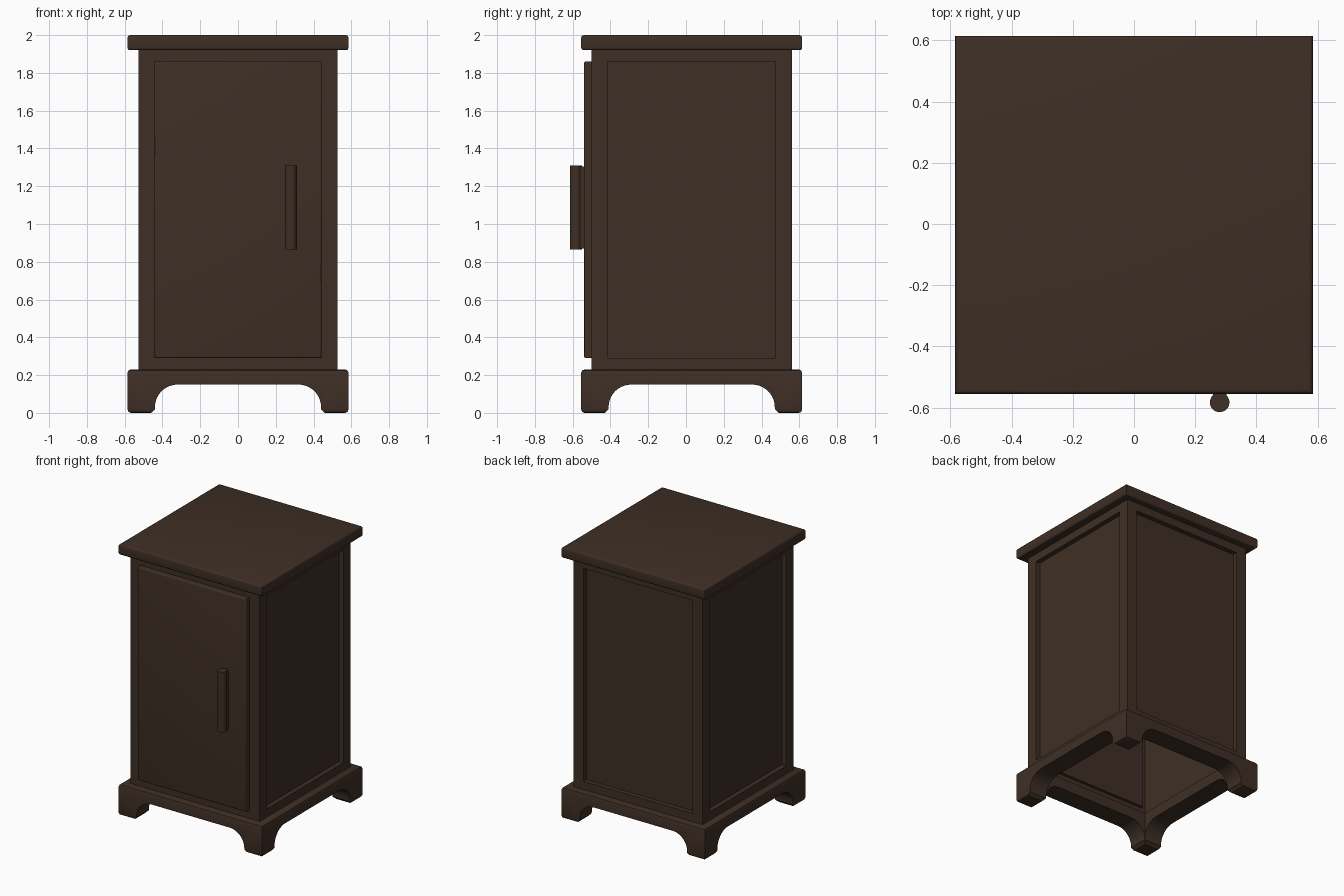
import bpy, bmesh, math
from mathutils import Matrix

if "Cube" in bpy.data.objects:
    bpy.data.objects.remove(bpy.data.objects["Cube"])

wood = bpy.data.materials.new("dark_brown_wood")
wood.use_nodes = True
BROWN = (0.048, 0.028, 0.018, 1)
wood.diffuse_color = BROWN
wood.node_tree.nodes["Principled BSDF"].inputs["Base Color"].default_value = BROWN

CY = 0.03     # depth centre of the carcass
TOP = 0.585   # half width of top and plinth
BODY = 0.527  # half width of the carcass
LEG = 0.44    # half width of the opening between the feet


def finish(name, bm):
    bmesh.ops.recalc_face_normals(bm, faces=bm.faces)
    mesh = bpy.data.meshes.new(name)
    bm.to_mesh(mesh)
    bm.free()
    mesh.materials.append(wood)
    obj = bpy.data.objects.new(name, mesh)
    bpy.context.collection.objects.link(obj)
    return obj


def box(name, x, y, z, bevel=0, segments=3, edge_rule=None):
    """Box from (min, max) ranges, with chosen edges bevelled."""
    bm = bmesh.new()
    bmesh.ops.create_cube(bm, size=1)
    for v in bm.verts:
        v.co = [r[0] if c < 0 else r[1] for c, r in zip(v.co, (x, y, z))]
    if bevel:
        edges = [e for e in bm.edges if edge_rule is None or edge_rule(e)]
        bmesh.ops.bevel(bm, geom=edges, offset=bevel, segments=segments,
                        profile=0.5, affect='EDGES')
    return finish(name, bm)


def prism(name, profile, along_x):
    """Closed (u, z) profile pushed right through the cabinet."""
    bm = bmesh.new()
    face = bm.faces.new([bm.verts.new((u, -1, z)) for u, z in profile])
    new = bmesh.ops.extrude_face_region(bm, geom=[face])["geom"]
    bmesh.ops.translate(bm, vec=(0, 2, 0),
                        verts=[g for g in new if isinstance(g, bmesh.types.BMVert)])
    if along_x:
        bm.transform(Matrix.Rotation(math.pi / 2, 4, 'Z'))
    bm.transform(Matrix.Translation((0, CY, 0)))
    return finish(name, bm)


def carve(obj, cutters):
    """Subtract the cutters, bake the result and drop the cutters."""
    for c in cutters:
        c.hide_render = True
        mod = obj.modifiers.new("cut", 'BOOLEAN')
        mod.operation, mod.solver, mod.object = 'DIFFERENCE', 'EXACT', c
    deps = bpy.context.evaluated_depsgraph_get()
    mesh = bpy.data.meshes.new_from_object(obj.evaluated_get(deps))
    obj.modifiers.clear()
    obj.data = mesh
    for c in cutters:
        bpy.data.objects.remove(c)


def smooth(obj):
    bpy.ops.object.select_all(action='DESELECT')
    obj.select_set(True)
    bpy.context.view_layer.objects.active = obj
    bpy.ops.object.shade_smooth_by_angle(angle=math.radians(35))


def around(half, centre=0):
    return (centre - half, centre + half)


def level(e):  # horizontal edges only
    return abs(e.verts[0].co.z - e.verts[1].co.z) < 1e-5


# Top slab with rounded rims
top = box("top_slab", around(TOP), around(TOP, CY), (1.92, 2.0), 0.014, 3, level)

# Plinth with four feet, arched on every side
plinth = box("plinth", around(TOP), around(TOP, CY), (0, 0.23), 0.018, 2, level)
RADIUS = 0.12
side = [(LEG - 0.02, -0.05), (LEG - 0.02, 0), (LEG, 0.02)]
side[0:2] = [(LEG + 0.025, -0.05), (LEG + 0.025, 0)]
side = [(-u, z) for u, z in side]
side[0:2] = [(-LEG - 0.02, -0.05), (-LEG - 0.02, 0)]
for i in range(11):
    a = math.pi / 2 * i / 10
    side.append((-LEG + RADIUS * (1 - math.cos(a)), 0.03 + RADIUS * math.sin(a)))
arch = side + [(-u, z) for u, z in reversed(side)]
carve(plinth, [prism("arch_cutter_y", arch, False),
               prism("arch_cutter_x", arch, True),
               box("well_cutter", around(LEG), around(LEG, CY), (-0.1, 0.3))])

# Hollow carcass with recessed back and side panels
body = box("carcass", around(BODY), around(BODY + 0.004, CY), (0.225, 1.925))
DEPTH = 0.035
panel_z, panel = (0.29, 1.86), 0.445
cutters = [box("hollow_cutter", around(BODY - 0.05), around(BODY - 0.046, CY), (0.1, 1.9))]
for s in (-1, 1):
    cutters.append(box("side_panel_cutter", around(0.1, s * (BODY - DEPTH + 0.1)),
                       around(panel, CY), panel_z))
cutters.append(box("back_panel_cutter", around(panel),
                   around(0.1, CY + BODY + 0.004 - DEPTH + 0.1), panel_z))
carve(body, cutters)

# Door, standing slightly proud of the front
door = box("door", around(0.443), (-0.54, -0.43), panel_z, 0.01, 3,
           lambda e: all(v.co.y < -0.5 for v in e.verts))

# Upright round handle on a narrow mounting strip
HX = 0.28
box("handle_mount", around(0.022, HX), (-0.57, -0.535), (0.87, 1.305))
bm = bmesh.new()
bmesh.ops.create_cone(bm, cap_ends=True, segments=32, radius1=0.032, radius2=0.032,
                      depth=0.445, matrix=Matrix.Translation((HX, -0.583, 1.0875)))
handle = finish("handle", bm)

for part in (top, plinth, door, handle):
    smooth(part)
